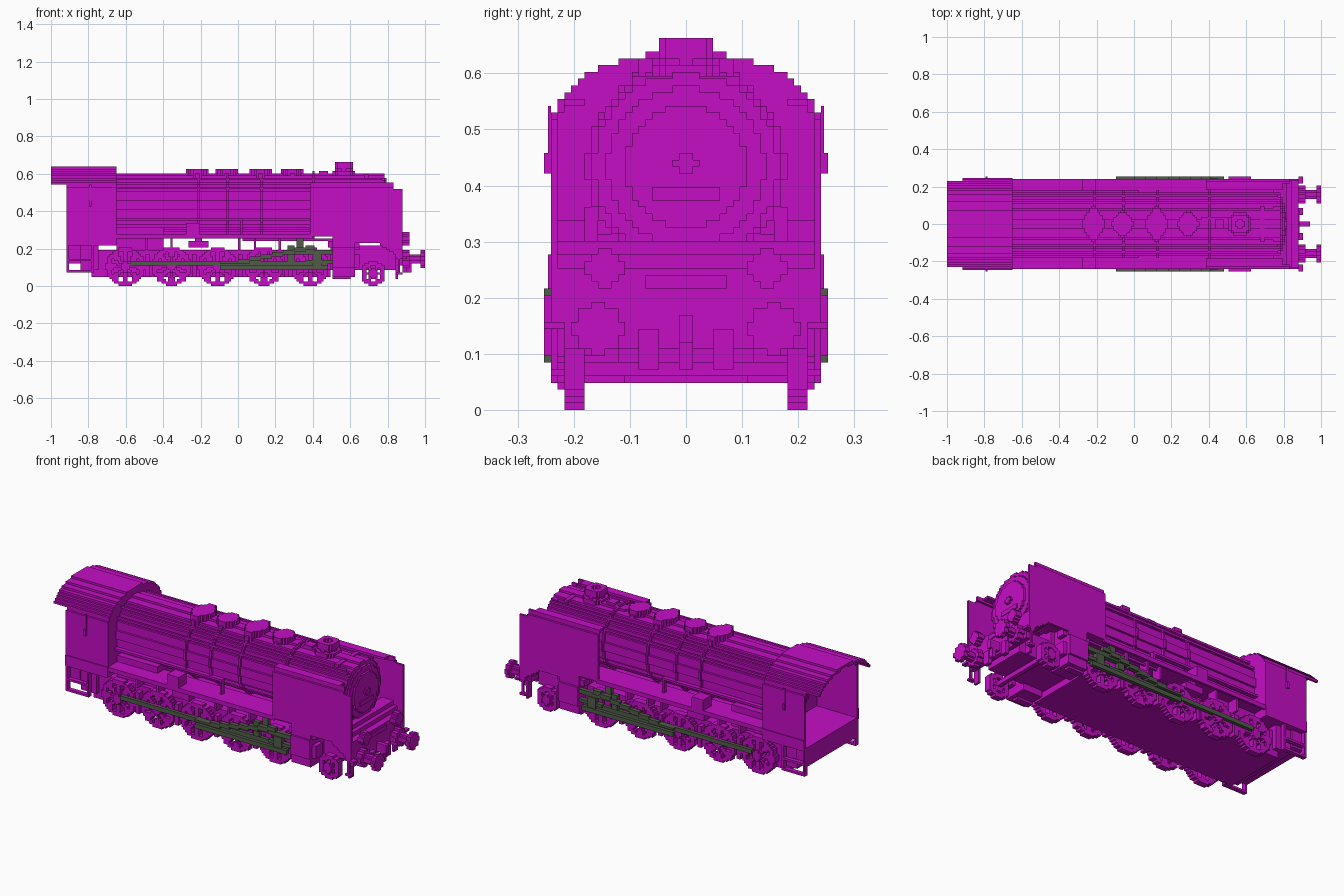
import bpy
import bmesh
from math import atan2, floor, hypot, pi

UNIT = 2 / 166   # edge of one block; all sizes below are in blocks

cube = bpy.data.objects.get("Cube")
if cube:
    bpy.data.objects.remove(cube)


def material(name, rgb):
    mat = bpy.data.materials.new(name)
    mat.use_nodes = True
    mat.diffuse_color = (*rgb, 1)
    mat.node_tree.nodes["Principled BSDF"].inputs["Base Color"].default_value = (*rgb, 1)
    return mat


magenta = material("magenta paint", (0.56, 0.004, 0.56))
steel = material("grey green steel", (0.08, 0.105, 0.065))


def finish(name, boxes, mat, mirror):
    """Make one object from (x range, y range, z range) boxes."""
    bm = bmesh.new()
    for ranges in boxes:
        block = bmesh.ops.create_cube(bm, size=1)["verts"]
        for v in block:
            v.co = [(r[0] if c < 0 else r[1]) * UNIT for c, r in zip(v.co, ranges)]
    mesh = bpy.data.meshes.new(name)
    bm.to_mesh(mesh)
    bm.free()
    mesh.materials.append(mat)
    obj = bpy.data.objects.new(name, mesh)
    bpy.context.collection.objects.link(obj)
    if mirror:
        mod = obj.modifiers.new("Mirror", "MIRROR")
        mod.use_axis = (False, True, False)
    return obj


def box(name, x, y, z, mat=magenta, mirror=False):
    return finish(name, [(x, y, z)], mat, mirror)


def pair(name, x, y, z, mat=magenta):
    return box(name, x, y, z, mat, True)


def stepped(name, axis, span, a_range, b_range, inside, mat=magenta, mirror=False):
    """Extrude a blocky section along an axis: inside(a, b) tests each block."""
    rows = []
    for b in range(*b_range):
        runs, start = [], None
        for a in range(a_range[0], a_range[1] + 1):
            hit = a < a_range[1] and inside(a + 0.5, b + 0.5)
            if hit and start is None:
                start = a
            elif not hit and start is not None:
                runs.append((start, a))
                start = None
        if rows and rows[-1][0] == runs:
            rows[-1][2] = b + 1
        else:
            rows.append([runs, b, b + 1])
    boxes = []
    for runs, b0, b1 in rows:
        for run in runs:
            dims = [run, (b0, b1)]
            dims.insert("xyz".index(axis), span)
            boxes.append(dims)
    return finish(name, boxes, mat, mirror)


def disc(name, axis, span, ca, cb, r, mat=magenta, mirror=False, hole=0):
    lo, hi = floor(-r) - 1, floor(r) + 2
    return stepped(name, axis, span, (floor(ca) + lo, floor(ca) + hi),
                   (floor(cb) + lo, floor(cb) + hi),
                   lambda a, b: hole <= hypot(a - ca, b - cb) < r, mat, mirror)


def arch(y, z, width=20, height=11):
    """True under the common arched outline of cab and deflectors."""
    return abs(y) < width and (z < 42 or hypot(y / width, (z - 42) / height) < 1)


def shell(y, z):
    return arch(y, z) and not arch(y, z, 19, 9.6)


# Cab, open at the back
stepped("cab_sides", "x", (-76, -54), (-20, 20), (18, 46), shell)
stepped("cab_roof", "x", (-83, -54), (-20, 20), (45, 53), shell)
stepped("cab_front_wall", "x", (-55, -54), (-20, 20), (18, 53), arch)
box("cab_floor", (-76, -54), (-19, 19), (18, 19))
pair("cab_sill", (-76, -54), (20, 20.4), (18, 23))
pair("cab_handrail", (-66, -65), (20, 20.4), (35, 45))
pair("cab_handle", (-66, -65), (20, 21), (35, 38))
box("rear_beam", (-76, -70), (-18, 18), (10, 18))
box("rear_frame", (-70, -62), (-17, 17), (7, 18))
stepped("cab_steps", "y", (18, 20), (-76, -64), (6, 18),
        lambda x, z: z < 7 or x < -75 or x > -65 or 11 < z < 12, mirror=True)

# Boiler and its fittings
disc("boiler", "x", (-57, 65), 0, 36, 13.7)
disc("smokebox_door", "x", (65, 66), 0, 36, 11.6)
disc("door_dish", "x", (66, 67), 0, 36, 9)
box("number_plate", (67, 67.4), (-5, 5), (31, 33))
box("door_lock_bar", (67, 68), (-2, 2), (36, 37))
box("door_lock_post", (67, 68), (-1, 1), (35, 38))
disc("backhead_ring", "x", (-58, -57), 0, 36, 11)
for i, x in enumerate((-18, -5, 10, 33)):
    disc(f"boiler_band_{i + 1}", "x", (x, x + 1), 0, 36, 14.6, hole=12)
pair("upper_handrail", (-54, 64), (12, 13), (43, 44))
pair("shoulder_pipe", (-54, 64), (9, 10), (47, 48))
pair("lower_pipe", (-54, 2), (13, 15), (29, 30))
pair("lower_pipe_drop", (1, 2), (13, 15), (23, 29))
box("top_casing", (-54, 62), (-6, 6), (47, 49))
box("casing_front", (62, 65), (-8, 8), (46, 48))


def dome(name, cx, half_x, half_y):
    def plan(x, y):
        return abs(x - cx) / half_x + abs(y) / half_y < 1.15
    for part, grow, z in (("base", 1, (47, 50)), ("lid", 0, (50, 52))):
        stepped(f"{name}_{part}", "z", z, (cx - half_x, cx + half_x),
                (-half_y + 1 - grow, half_y - 1 + grow), plan)


dome("rear_sand_dome", -18, 5, 8)
dome("steam_dome", -5, 5, 6)
dome("front_sand_dome", 10, 5, 8)
dome("feed_dome", 24, 5, 6)
box("whistle", (36, 40), (-2, 2), (48, 51))
box("whistle_pipe", (30, 50), (2, 3), (48, 50))
disc("chimney_base", "z", (48, 51), 47, 0, 5.2)
disc("chimney_neck", "z", (51, 52), 47, 0, 3.6)
disc("chimney_rim", "z", (52, 55), 47, 0, 4.4, hole=2)
box("chimney_cross_pipe", (56, 58), (-8, 8), (48, 49.4))

# Running boards, firebox and equipment beneath the boiler
pair("running_board", (-54, 66), (8, 20), (22, 23))
pair("running_board_edge", (-54, 33), (19, 20), (21, 23))
box("firebox", (-54, -33), (-13, 13), (16, 26))
box("smokebox_saddle", (42, 54), (-11, 11), (16, 25))
pair("air_pump", (-23, -17), (14, 20), (23, 28))
pair("pump_body", (-22, -13), (13, 18), (17, 20))
pair("pump_bracket", (-19, -16), (14, 17), (20, 22))
for i, x in enumerate((-41, -30, 0, 7, 18)):
    pair(f"board_bracket_{i + 1}", (x, x + 1), (13, 18), (16, 22))
pair("brake_pipe", (2, 42), (16, 17), (20, 21))

# Frame and wheels
box("main_frame", (-65, 41), (-15, 15), (4, 16))
box("front_frame", (41, 70), (-10, 10), (7, 18))
box("leading_axle", (59, 61), (-15, 15), (5, 7))


def wheel(name, cx, r, spokes):
    def section(x, z):
        dx, dz = x - cx, z - r
        d = hypot(dx, dz)
        turn = atan2(dz, dx) / (2 * pi) * spokes
        return d < r and (d > r - 2 or d < 2.6 or abs(turn - round(turn)) < 0.3)
    lo, hi = floor(cx - r) - 1, floor(cx + r) + 2
    stepped(name, "y", (15, 18), (lo, hi), (0, floor(2 * r) + 1), section, mirror=True)
    disc(f"{name}_hub", "y", (18, 19), cx, r, 2.2, mirror=True)


drivers = [-50 + 20.5 * i for i in range(5)]
for i, x in enumerate(drivers):
    wheel(f"driving_wheel_{i + 1}", x, 8.6, 8)
for i, x in enumerate(drivers[:-1]):
    pair(f"brake_shoe_{i + 1}", (x + 9, x + 11), (15, 18), (4, 14))
wheel("leading_wheel", 60, 5.5, 6)

# Cylinders and motion
stepped("cylinder", "x", (42, 52), (9, 21), (4, 22),
        lambda y, z: y < 20 or 8 < z < 17, mirror=True)
pair("valve_chest", (40, 54), (15, 19), (17, 20))
pair("cylinder_cover", (52, 54), (14, 19), (8, 14))
pair("drain_pipe", (42, 50), (15, 18), (3, 4))
pair("coupling_rod", (-48, 40), (18, 19.5), (9, 11), steel)
pair("main_rod", (-8, 40), (19.5, 21), (7, 9), steel)
pair("slide_bar", (25, 42), (18, 20), (14, 16), steel)
pair("piston_rod", (30, 42), (18, 20), (10, 11.5), steel)
pair("crosshead", (33, 37), (18, 20.5), (8, 14), steel)
pair("valve_link", (22, 25), (18, 20), (11, 18), steel)
pair("link_hanger", (26, 29), (17, 19), (15, 21), steel)
stepped("radius_rod", "y", (19, 21), (-8, 34), (8, 19),
        lambda x, z: abs(z - 10.5 - max(x, 0) * 0.2) < 1, steel, True)

# Smoke deflectors with curved-in tops and rounded front corner
for label, x, z in (("lower", (32, 73), (22, 43)), ("upper", (32, 69), (43, 46))):
    stepped(f"deflector_{label}", "x", x, (-20, 20), z, shell)
pair("deflector_lip", (32, 66), (15, 18), (45, 46))
stepped("front_skirt", "y", (19, 20), (42, 73), (12, 23),
        lambda x, z: z > 19 - max(x - 62, 0) * 0.65, mirror=True)

# Front platform, beam, lamps and buffers
for i, (x, z) in enumerate(((73, 19), (70, 21), (68, 23))):
    box(f"front_step_{i + 1}", (62, x), (-19, 19), (z, z + 2))
box("buffer_beam", (70, 73), (-20, 20), (12, 19))
box("beam_plate", (73, 73.5), (-6, 6), (18, 20))
box("beam_rail", (71, 73), (-18, 18), (9, 12))
disc("lamp", "x", (73, 76), 12, 21, 2.8, mirror=True)
disc("buffer_flange", "x", (73, 76), 13, 12, 3.6, mirror=True)
disc("buffer_shaft", "x", (76, 81), 13, 12, 1.6, mirror=True)
disc("buffer_head", "x", (81, 83), 13, 12, 3.7, mirror=True)
pair("brake_hose", (73, 75), (4, 7), (6, 12))
box("coupling_hook", (73, 78), (-1, 1), (10, 14))
box("coupling_chain", (75, 77), (-1, 1), (6, 10))
pair("guard_iron", (70, 71), (15, 18), (3, 12))
pair("front_footstep", (73, 75), (18, 21), (12, 13))
pair("front_footstep_low", (70, 73), (18, 20), (5, 6))
pair("front_footstep_hanger", (71, 72), (19, 20), (5, 12))
